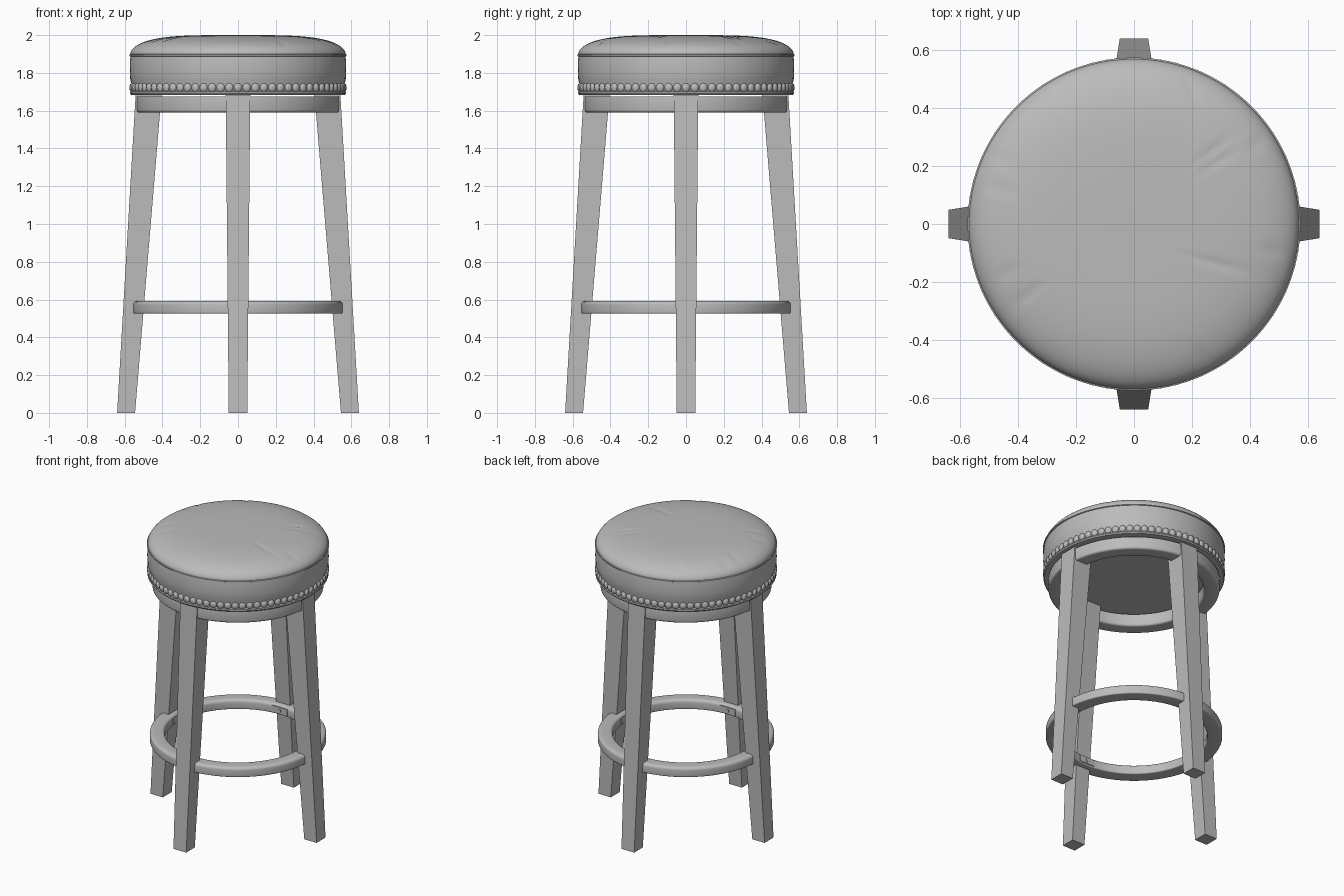
import bpy, bmesh, math
from mathutils import Matrix, Vector

if "Cube" in bpy.data.objects:
    bpy.data.objects.remove(bpy.data.objects["Cube"])

grey = bpy.data.materials.new("soft_grey")
grey.use_nodes = True
tone = (0.5, 0.5, 0.5, 1)
grey.diffuse_color = tone
grey.node_tree.nodes["Principled BSDF"].inputs["Base Color"].default_value = tone


def finish(name, bm, smooth=True):
    """Turn a bmesh into a named, coloured object."""
    bmesh.ops.recalc_face_normals(bm, faces=bm.faces)
    mesh = bpy.data.meshes.new(name)
    bm.to_mesh(mesh)
    bm.free()
    mesh.materials.append(grey)
    ob = bpy.data.objects.new(name, mesh)
    bpy.context.collection.objects.link(ob)
    if smooth:
        bpy.ops.object.select_all(action="DESELECT")
        ob.select_set(True)
        bpy.context.view_layer.objects.active = ob
        bpy.ops.object.shade_smooth_by_angle(angle=math.radians(40))
    return ob


def lathe(profile, closed=False, steps=96):
    """Spin (radius, height) points around z."""
    bm = bmesh.new()
    verts = [bm.verts.new((r, 0, z)) for r, z in profile]
    pairs = list(zip(verts, verts[1:]))
    if closed:
        pairs.append((verts[-1], verts[0]))
    edges = [bm.edges.new(p) for p in pairs]
    bmesh.ops.spin(bm, geom=verts + edges, cent=(0, 0, 0), axis=(0, 0, 1),
                   angle=math.tau, steps=steps, use_duplicate=False)
    bmesh.ops.remove_doubles(bm, verts=bm.verts, dist=0.0001)
    return bm


def ring_profile(inner, outer, low, high, bevel_low, bevel_high):
    """Rectangle section with rounded corners."""
    corners = [(outer, low, -1, 1, bevel_low, -90), (outer, high, -1, -1, bevel_high, 0),
               (inner, high, 1, -1, bevel_high, 90), (inner, low, 1, 1, bevel_low, 180)]
    points = []
    for r, z, dr, dz, b, start in corners:
        for k in range(5):
            a = math.radians(start + k * 22.5)
            points.append((r + dr * b + b * math.cos(a), z + dz * b + b * math.sin(a)))
    return points


# Domed cushion with shallow creases
R = 0.57
dome = [(R * math.sin(k / 40 * math.pi / 2),
         1.897 + 0.103 * math.sqrt(max(0, 1 - math.sin(k / 40 * math.pi / 2) ** 4)))
        for k in range(41)]
bm = lathe(dome, steps=160)
# crease: x, y, direction in degrees, length
creases = [(0.28, 0.26, 35, 0.08), (0.30, 0.22, 30, 0.07), (0.42, 0.27, 40, 0.04),
           (-0.46, 0.12, -15, 0.06), (-0.45, 0.22, -30, 0.04), (-0.44, -0.17, 25, 0.04),
           (-0.37, -0.25, 40, 0.06), (0.30, -0.14, -15, 0.10), (0.48, -0.09, -10, 0.04),
           (0.20, 0.46, -60, 0.04), (-0.25, 0.44, -70, 0.04), (0.24, -0.46, -60, 0.04)]
for v in bm.verts:
    for x, y, direction, length in creases:
        a = math.radians(direction)
        dx, dy = v.co.x - x, v.co.y - y
        along = dx * math.cos(a) + dy * math.sin(a)
        across = dy * math.cos(a) - dx * math.sin(a)
        v.co.z -= 0.005 * math.exp(-(along / length) ** 2 - (across / 0.012) ** 2)
finish("seat_cushion", bm)

# Upholstered side band, seam lip and base
finish("seat_band", lathe([(0, 1.9), (0.568, 1.9), (0.575, 1.897), (0.575, 1.89), (0.569, 1.887),
                           (0.572, 1.86), (0.573, 1.81), (0.570, 1.76), (0.563, 1.74),
                           (0.561, 1.705), (0.570, 1.70), (0.572, 1.692), (0.566, 1.684),
                           (0, 1.684)]))

# Row of flattened nail heads
bm = bmesh.new()
count = 76
for i in range(count):
    place = (Matrix.Rotation(math.tau * i / count, 4, "Z")
             @ Matrix.Translation((0.562, 0, 1.722))
             @ Matrix.Diagonal((0.6, 1, 1.1, 1)))
    bmesh.ops.create_uvsphere(bm, u_segments=12, v_segments=8, radius=0.022, matrix=place)
finish("nail_heads", bm)

# Apron ring and footrest ring
finish("apron_ring", lathe(ring_profile(0.44, 0.54, 1.59, 1.676, 0.015, 0.005), closed=True))
finish("foot_ring", lathe(ring_profile(0.462, 0.557, 0.525, 0.592, 0.008, 0.02), closed=True))

# Tapered splayed legs, with a fixing plate and screw on each inner side
sections = [(0, 0.545, 0.64, 0.049), (1.685, 0.405, 0.542, 0.065)]
for i, side in enumerate(("left", "back", "right", "front")):
    turn = Matrix.Rotation(math.tau * i / 4, 4, "Z")
    bm = bmesh.new()
    for z, inner, outer, half in sections:
        for r, y in ((inner, -half), (outer, -half), (outer, half), (inner, half)):
            bm.verts.new(turn @ Vector((r, y, z)))
    bmesh.ops.convex_hull(bm, input=bm.verts)
    bmesh.ops.dissolve_limit(bm, angle_limit=0.01, verts=bm.verts, edges=bm.edges)
    finish(side + "_leg", bm, smooth=False)

    bm = bmesh.new()
    bmesh.ops.create_cube(bm, size=1, matrix=turn @ Matrix.Translation((0.460, 0, 0.557))
                          @ Matrix.Diagonal((0.008, 0.12, 0.045, 1)))
    finish(side + "_fixing_plate", bm, smooth=False)
    bm = bmesh.new()
    bmesh.ops.create_cone(bm, cap_ends=True, segments=16, radius1=0.012, radius2=0.012, depth=0.012,
                          matrix=turn @ Matrix.Translation((0.457, 0, 0.557))
                          @ Matrix.Rotation(math.pi / 2, 4, "Y"))
    finish(side + "_screw", bm)
